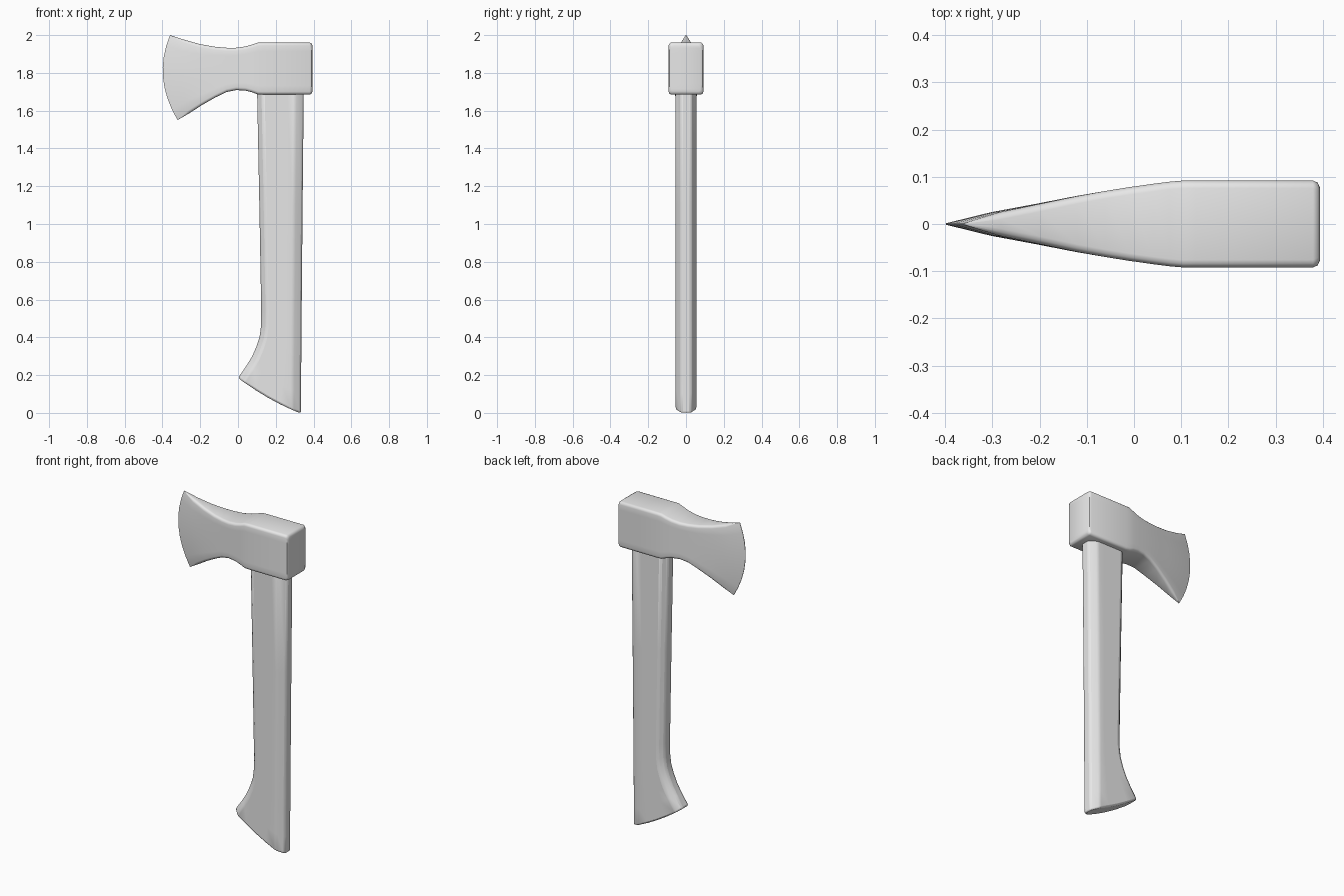
import bpy, bmesh, math

if "Cube" in bpy.data.objects:
    bpy.data.objects.remove(bpy.data.objects["Cube"])

steel_grey = bpy.data.materials.new("plain_grey")
steel_grey.diffuse_color = (0.8, 0.8, 0.8, 1)
steel_grey.use_nodes = True
steel_grey.node_tree.nodes["Principled BSDF"].inputs["Base Color"].default_value = steel_grey.diffuse_color


def loft(name, halves, smooth_angle, bevel=0):
    """Skin a row of half sections (y > 0), mirrored across y = 0, with both ends closed."""
    bm = bmesh.new()
    rights = [[bm.verts.new(p) for p in h] for h in halves]
    lefts = [[bm.verts.new((x, -y, z)) for x, y, z in h] for h in halves]
    loops = [r + l[::-1] for r, l in zip(rights, lefts)]
    n = len(loops[0])
    for a, b in zip(loops, loops[1:]):
        for i in range(n):
            j = (i + 1) % n
            bm.faces.new((a[i], a[j], b[j], b[i]))
    for k in (0, -1):
        r, l = rights[k], lefts[k]
        for i in range(len(r) - 1):
            bm.faces.new((r[i], r[i + 1], l[i + 1], l[i]))
    bmesh.ops.recalc_face_normals(bm, faces=bm.faces)
    me = bpy.data.meshes.new(name)
    bm.to_mesh(me)
    bm.free()
    me.materials.append(steel_grey)
    ob = bpy.data.objects.new(name, me)
    bpy.context.collection.objects.link(ob)
    if bevel:
        m = ob.modifiers.new("soft_edges", 'BEVEL')
        m.width = bevel
        m.segments = 2
        m.limit_method = 'ANGLE'
        m.angle_limit = math.radians(25)
    bpy.ops.object.select_all(action='DESELECT')
    ob.select_set(True)
    bpy.context.view_layer.objects.active = ob
    bpy.ops.object.shade_smooth_by_angle(angle=math.radians(smooth_angle))
    return ob


def head_section(xt, zt, xb, zb, bulge, hy, inset=0):
    """Half of a rounded rectangle standing on a bowed line from bottom to top."""
    half = (zt - zb) / 2 - inset
    mid = (zt + zb) / 2
    hy -= inset
    r = min(0.016, hy * 0.6)
    arc = [math.radians(a) for a in (-90, -60, -30, 0)]
    yz = [(hy - r + r * math.cos(a), -half + r + r * math.sin(a)) for a in arc]
    yz += [(hy, (half - r) * (i / 4 - 1)) for i in range(1, 8)]
    yz += [(y, -z) for y, z in yz[3::-1]]
    pts = []
    for y, z in yz:
        s = (z + mid - zb) / (zt - zb)
        pts.append((xb + (xt - xb) * s - bulge * 4 * s * (1 - s), y, mid + z))
    return pts


# Axe head: cutting edge, flaring blade, waist, then the square poll
head_columns = [
    (-0.36, 2.0, -0.32, 1.55, 0.057, 0.0015),
    (-0.28, 1.974, -0.255, 1.588, 0.034, 0.025),
    (-0.20, 1.952, -0.19, 1.63, 0.016, 0.042),
    (-0.12, 1.938, -0.12, 1.670, 0.004, 0.059),
    (-0.06, 1.933, -0.06, 1.699, 0, 0.070),
    (-0.01, 1.933, -0.01, 1.709, 0, 0.078),
    (0.04, 1.940, 0.04, 1.706, 0, 0.085),
    (0.075, 1.950, 0.075, 1.697, 0, 0.0895),
    (0.105, 1.960, 0.105, 1.686, 0, 0.092),
    (0.13, 1.961, 0.13, 1.685, 0, 0.092),
    (0.379, 1.961, 0.379, 1.685, 0, 0.092),
    (0.389, 1.961, 0.389, 1.685, 0, 0.092, 0.0045),
    (0.394, 1.961, 0.394, 1.685, 0, 0.092, 0.015),
]
loft("axe_head", [head_section(*c) for c in head_columns], 40)


def handle_section(xl, zl, xr, zr, sag=0):
    """Half of a chamfered bar; the cut may slope and sag."""
    a, b = xl + 0.03, xr - 0.045
    xy = [(xl, 0.026)]
    xy += [(a + (b - a) * i / 4, 0.055) for i in range(5)]
    xy += [(xr, 0.026)]
    pts = []
    for x, y in xy:
        t = (x - xl) / (xr - xl)
        pts.append((x, y, zl + (zr - zl) * t - sag * 4 * t * (1 - t)))
    return pts


# Handle: slanted butt, hooked grip, then the long straight shaft
handle_rows = [
    (0.0, 0.185, 0.333, -0.003, 0.015),
    (0.045, 0.25, 0.334, 0.10, 0.008),
    (0.075, 0.30, 0.334, 0.19),
    (0.097, 0.35, 0.335, 0.28),
    (0.114, 0.40, 0.336, 0.36),
    (0.122, 0.46, 0.336, 0.44),
    (0.123, 0.54, 0.337, 0.54),
    (0.113, 1.1, 0.342, 1.1),
    (0.101, 1.71, 0.348, 1.71),
]
loft("handle", [handle_section(*r) for r in handle_rows], 40, bevel=0.01)
